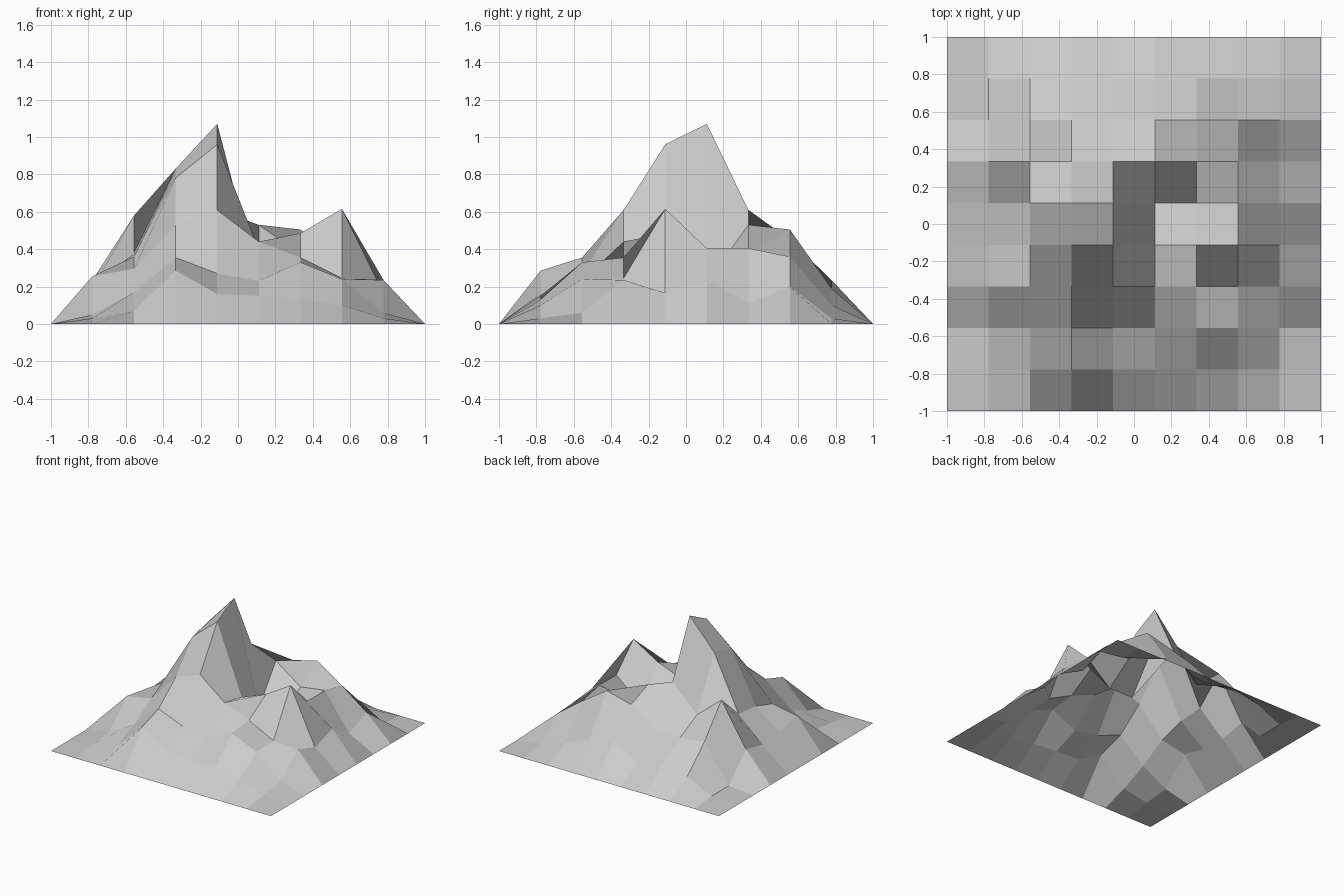
import bpy
import bmesh

# Heights of the inner 8 x 8 points: rows front to back, left to right (rim stays at 0)
HEIGHTS = [
    [.03, .07, .285, .16, .15, .13, .10, .03],
    [.05, .17, .355, .27, .23, .33, .24, .06],
    [.256, .295, .53, .61, .44, .355, .245, .235],
    [.20, .36, .78, .96, .40, .485, .615, .165],
    [.19, .38, .83, 1.07, .22, .22, .405, .235],
    [.235, .58, .40, .61, .53, .375, .405, .11],
    [.02, .32, .293, .29, .45, .505, .36, .20],
    [.02, .12, .17, .114, .235, .19, .10, .03],
]
N = len(HEIGHTS) + 1   # cells per side

# Flat square grid, raised into faceted peaks
bm = bmesh.new()
bmesh.ops.create_grid(bm, x_segments=N, y_segments=N, size=1)
for v in bm.verts:
    i = round((v.co.x + 1) * N / 2)
    j = round((v.co.y + 1) * N / 2)
    if 0 < i < N and 0 < j < N:
        v.co.z = HEIGHTS[j - 1][i - 1]

mesh = bpy.data.meshes.new("mountain_terrain")
bm.to_mesh(mesh)
bm.free()
terrain = bpy.data.objects.new("mountain_terrain", mesh)
bpy.context.collection.objects.link(terrain)
